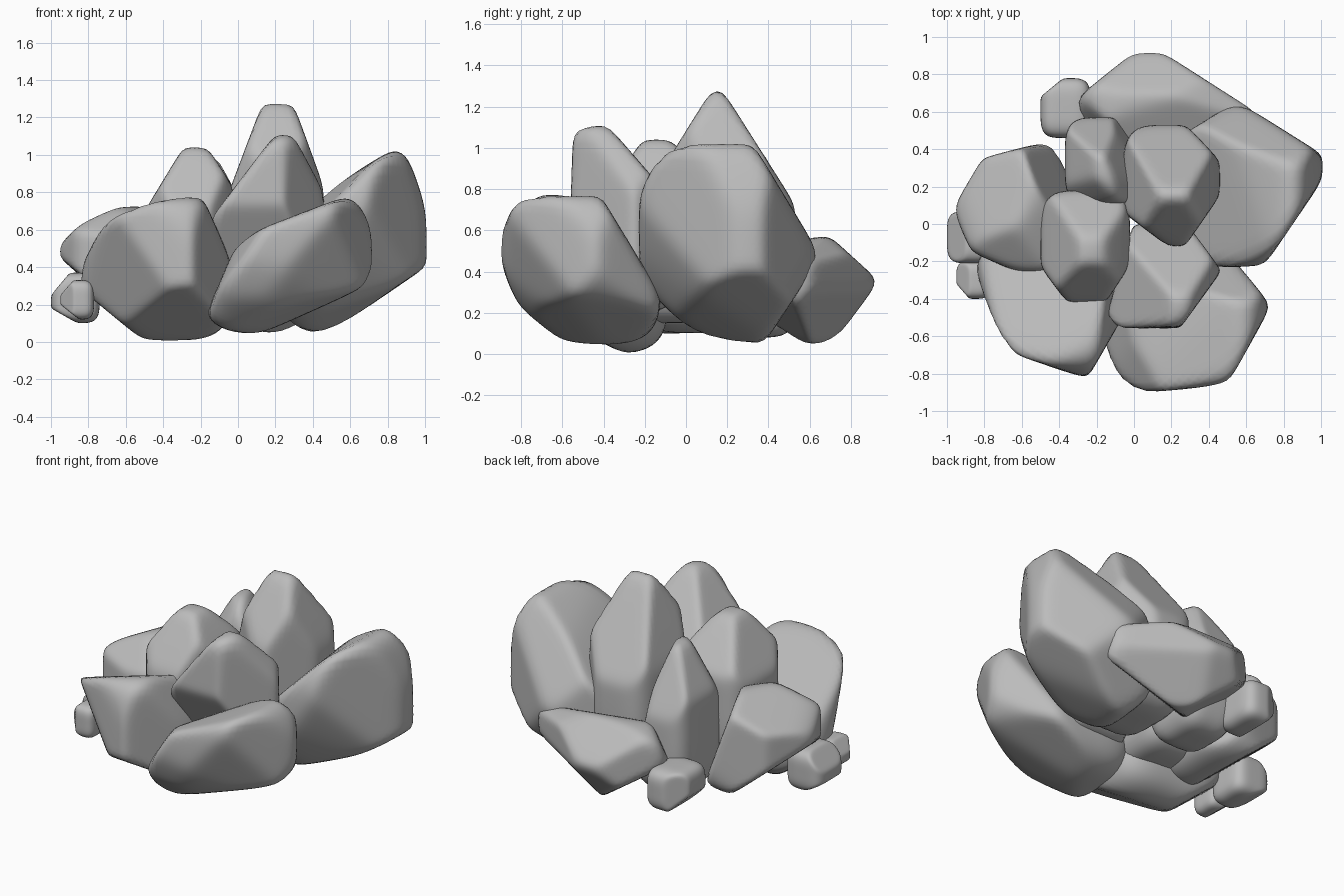
import bpy
import bmesh
from mathutils import Vector

if "Cube" in bpy.data.objects:
    bpy.data.objects.remove(bpy.data.objects["Cube"], do_unlink=True)

# One plain stone colour
stone = bpy.data.materials.new("grey_stone")
stone.use_nodes = True
stone_colour = (0.5, 0.5, 0.5, 1)
stone.diffuse_color = stone_colour
stone_shader = next(n for n in stone.node_tree.nodes if n.type == "BSDF_PRINCIPLED")
stone_shader.inputs["Base Color"].default_value = stone_colour
stone_shader.inputs["Roughness"].default_value = 0.9

BLOCK_ROUNDING = 4    # low values make the uncut block rounder
EDGE_SHARPNESS = 24   # high values make the chopped edges crisper

# Flat sheets on which the chop lines are drawn: (rightward, upward) directions
SHEETS = {
    "front": (Vector((1, 0, 0)), Vector((0, 0, 1))),
    "side": (Vector((0, 1, 0)), Vector((0, 0, 1))),
    "top": (Vector((1, 0, 0)), Vector((0, 1, 0))),
    "front_corner": (Vector((.82, .57, 0)), Vector((-.24, .35, .91))),
    "back_corner": (Vector((-.82, -.57, 0)), Vector((.24, -.35, .91))),
    "under_corner": (Vector((-.71, .71, 0)), Vector((.3, .3, .91))),
}


def chop_plane(sheet, line, centre):
    """Turn a line drawn on a sheet into a plane facing away from centre.
    The normal is divided by its distance, so normal . p == 1 on the plane."""
    right, up = (axis.normalized() for axis in SHEETS[sheet])
    a, b, c, d = line
    normal = right * (d - b) + up * (a - c)
    point = right * a + up * b
    return normal / normal.dot(point - centre)


def boulder(name, x, y, z, **chops):
    """Rounded block filling the x, y, z ranges, chopped straight through
    along the lines drawn on each named sheet."""
    low, high = (Vector(corner) for corner in zip(x, y, z))
    centre, half = (low + high) / 2, (high - low) / 2
    planes = [chop_plane(sheet, line, centre)
              for sheet, lines in chops.items() for line in lines]

    bm = bmesh.new()
    bmesh.ops.create_icosphere(bm, subdivisions=5, radius=1)
    for vert in bm.verts:
        ray = vert.co.copy()
        block = sum(abs(ray[i] / half[i]) ** BLOCK_ROUNDING for i in range(3))
        reach = [block ** (1 / BLOCK_ROUNDING)]
        reach += [max(plane.dot(ray), 0) for plane in planes]
        limit = sum(r ** EDGE_SHARPNESS for r in reach) ** (1 / EDGE_SHARPNESS)
        vert.co = centre + ray / limit
    for face in bm.faces:
        face.smooth = True

    mesh = bpy.data.meshes.new(name)
    bm.to_mesh(mesh)
    bm.free()
    mesh.materials.append(stone)
    rock = bpy.data.objects.new(name, mesh)
    bpy.context.collection.objects.link(rock)
    return rock


# Outer ring of large boulders, leaning outwards
boulder("left_large_boulder", (.2, 1.01), (-.23, .65), (.03, 1.04),
        front=[(.45, .8, .84, 1.04), (.9, 1.03, 1.01, .72),
               (.98, .38, .48, .04)],
        side=[(.32, 1.03, .64, .5), (.61, .4, .38, .05),
              (-.18, .3, .05, .08), (-.23, .8, -.1, 1.02)],
        top=[(.55, .66, .98, .39), (1.02, .25, .7, -.22),
             (.55, .66, .2, .44)],
        front_corner=[(.27, .46, .64, .76), (.98, .18, .82, .1),
                      (.82, .1, .36, .02)],
        under_corner=[(-.69, .88, -.54, .52), (-.54, .52, -.34, .23),
                      (-.34, .23, -.1, .19), (-.1, .19, .1, .33)])

boulder("front_right_boulder", (-.86, -.03), (-.83, -.08), (0, .79),
        front=[(-.85, .38, -.71, .68), (-.72, .66, -.45, .77),
               (-.18, .76, -.03, .42), (-.84, .28, -.5, 0)],
        side=[(-.83, .27, -.35, 0), (-.84, .55, -.76, .79)],
        top=[(-.85, -.25, -.71, -.68), (-.72, -.67, -.25, -.83),
             (-.25, -.83, -.06, -.5)],
        front_corner=[(-.93, .54, -.3, .56), (-.93, .53, -.76, .08),
                      (-.76, .08, -.5, -.01)],
        under_corner=[(-.21, -.2, .4, -.27)])

boulder("front_left_boulder", (-.2, .74), (-.92, -.12), (.04, .79),
        front=[(0, .56, .6, .79), (-.18, .13, 0, .55),
               (.12, .04, .7, .3), (.63, .79, .74, .58)],
        side=[(-.92, .6, -.82, .76), (-.42, .78, -.16, .35),
              (-.93, .5, -.81, .22), (-.85, .26, -.58, .04)],
        top=[(.5, -.86, .74, -.43), (.74, -.44, .55, -.21),
             (-.05, -.92, .5, -.86), (-.14, -.75, -.04, -.92)],
        front_corner=[(-.55, 0, -.37, .25), (-.55, 0, -.43, -.16),
                      (-.37, .25, .15, .42), (.37, .05, .24, -.1),
                      (-.42, -.16, .24, -.1)],
        under_corner=[(-.91, .39, -.79, .13), (-.79, .13, -.49, -.2)])

boulder("right_boulder", (-.96, -.3), (-.26, .44), (.1, .73),
        front=[(-.96, .52, -.79, .69), (-.96, .42, -.55, .1)],
        top=[(-.96, .1, -.8, .37), (-.82, .35, -.45, .45),
             (-.96, .05, -.87, -.15), (-.87, -.15, -.6, -.27),
             (-.42, .44, -.3, .2)],
        front_corner=[(-.72, .76, -.44, .84)],
        back_corner=[(.15, .03, .32, .48), (.33, .49, .52, .52),
                     (.52, .52, .7, .43), (.77, .17, .35, -.1)])

boulder("back_boulder", (-.3, .65), (.3, .92), (.05, .57),
        side=[(.7, .57, .92, .37), (.92, .33, .72, .06)],
        top=[(-.3, .68, 0, .92), (.15, .92, .65, .6)],
        back_corner=[(-.76, .37, -.2, .28), (-.2, .28, -.11, .08),
                     (-.13, .01, -.49, -.16), (-.49, -.16, -.82, .17)],
        under_corner=[(-.1, .59, .34, .23), (-.03, .78, .25, .79)])

# Inner cluster of upright stones
boulder("centre_front_stone", (-.16, .48), (-.62, 0), (.2, 1.11),
        front=[(-.16, .64, .19, 1.1), (.3, 1.1, .47, .78)],
        side=[(-.38, 1.11, -.18, .88), (-.57, .75, -.25, .2),
              (-.56, .7, -.55, 1.05)],
        top=[(.26, -.54, .47, -.25), (.47, -.25, .3, -.02),
             (-.15, -.5, -.02, -.05)])

boulder("centre_peak_stone", (-.06, .46), (-.12, .53), (.14, 1.28),
        front=[(-.05, .8, .12, 1.25), (.32, 1.21, .47, .8)],
        side=[(-.07, .97, .11, 1.26), (.19, 1.26, .52, .74)],
        top=[(.28, -.11, .46, .15), (.18, -.12, -.07, .07),
             (.28, .53, .46, .34)])

boulder("centre_right_stone", (-.5, -.02), (-.42, .18), (.15, 1.04),
        front=[(-.5, .7, -.3, 1.03), (-.16, 1.04, -.02, .82)],
        side=[(-.43, .7, -.22, 1.03), (-.07, 1.04, .18, .76)],
        top=[(-.5, -.23, -.36, -.42), (-.15, -.42, -.02, -.22)])

boulder("centre_back_stone", (-.37, .04), (.1, .57), (.08, .99),
        front=[(-.37, .7, -.22, .97), (-.1, .97, .04, .7)],
        side=[(.37, .99, .57, .6)],
        back_corner=[(-.27, .14, -.2, .47), (-.2, .47, -.08, .73),
                     (.04, .74, .15, .54)])

# Small loose stones at the foot
boulder("back_pebble", (-.5, -.23), (.46, .78), (.1, .37),
        front=[(-.5, .22, -.38, .1)],
        top=[(-.5, .68, -.38, .78)])

boulder("right_pebble", (-1, -.74), (-.21, .07), (.1, .37),
        front=[(-1, .25, -.9, .37), (-1, .18, -.86, .1)])

boulder("small_right_pebble", (-.95, -.77), (-.4, -.2), (.12, .33),
        front=[(-.95, .25, -.88, .33), (-.95, .2, -.85, .12)],
        top=[(-.95, -.32, -.88, -.4)])
